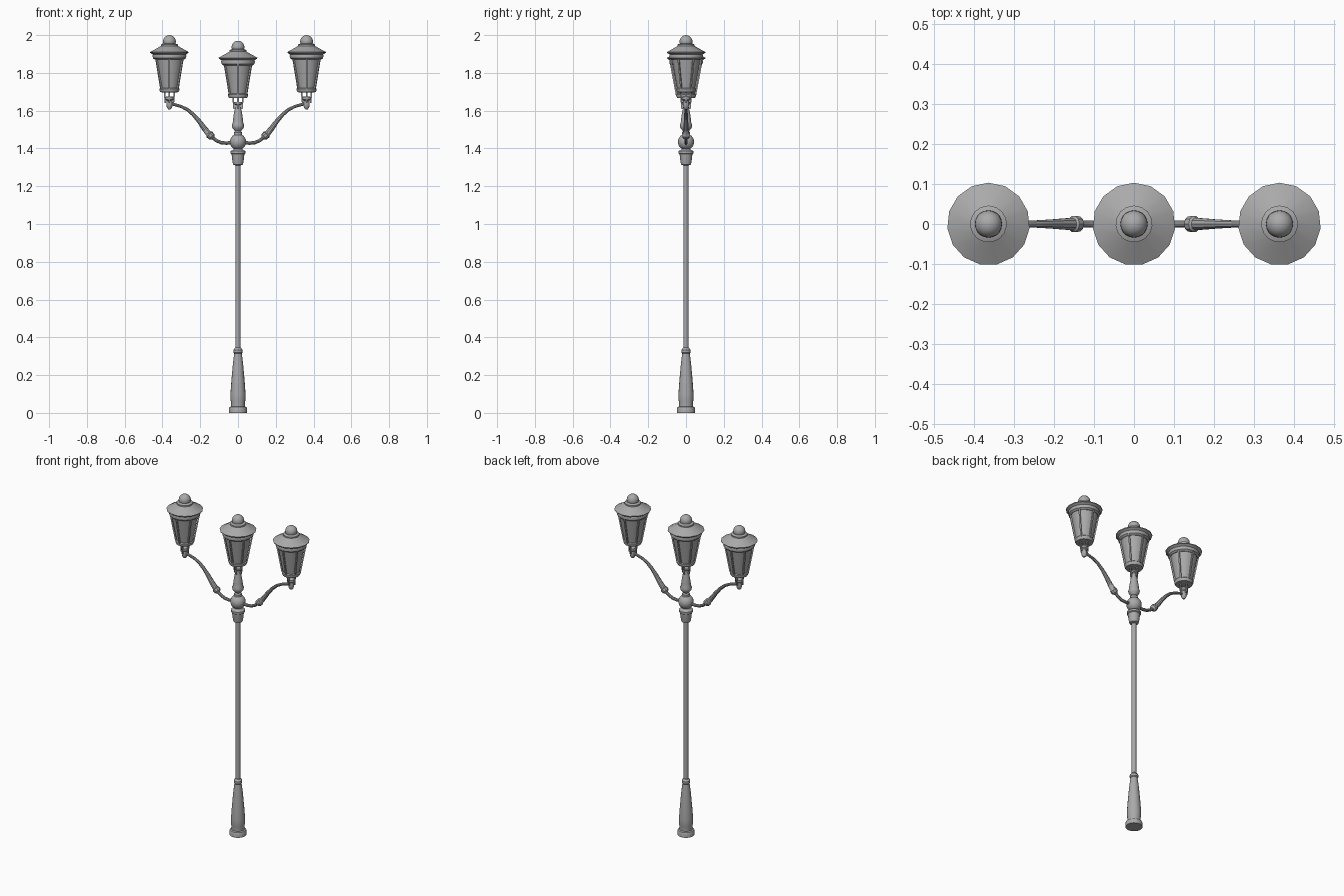
import bpy, bmesh, math
from mathutils import Vector

if "Cube" in bpy.data.objects:
    bpy.data.objects.remove(bpy.data.objects["Cube"], do_unlink=True)

iron = bpy.data.materials.new("grey iron")
iron.use_nodes = True
GREY = (0.4, 0.4, 0.4, 1)
iron.diffuse_color = GREY
iron.node_tree.nodes["Principled BSDF"].inputs["Base Color"].default_value = GREY


def finish(name, bm):
    """Turn a bmesh into a shaded, painted object."""
    bmesh.ops.recalc_face_normals(bm, faces=bm.faces)
    mesh = bpy.data.meshes.new(name)
    bm.to_mesh(mesh)
    bm.free()
    mesh.materials.append(iron)
    obj = bpy.data.objects.new(name, mesh)
    bpy.context.collection.objects.link(obj)
    bpy.ops.object.select_all(action='DESELECT')
    obj.select_set(True)
    bpy.context.view_layer.objects.active = obj
    bpy.ops.object.shade_smooth_by_angle(angle=math.radians(35))
    return obj


def skin(bm, rings):
    """Bridge a list of vertex rings and cap both ends."""
    n = len(rings[0])
    for a, b in zip(rings, rings[1:]):
        for i in range(n):
            j = (i + 1) % n
            bm.faces.new((a[i], a[j], b[j], b[i]))
    bm.faces.new(rings[0])
    bm.faces.new(rings[-1])


def turned(name, profile, x=0, z=0, sides=16):
    """Lathe a list of (radius, height) points."""
    bm = bmesh.new()
    rings = []
    for r, h in profile:
        angles = [math.pi / 2 + math.tau * i / sides for i in range(sides)]
        rings.append([bm.verts.new((x + r * math.cos(a), r * math.sin(a), z + h))
                      for a in angles])
    skin(bm, rings)
    return finish(name, bm)


def tube(name, path, sides=10):
    """Sweep circles along (x, z, radius) points in the xz plane."""
    bm = bmesh.new()
    pts = [Vector((x, 0, z)) for x, z, r in path]
    rings = []
    for k, p in enumerate(pts):
        t = (pts[min(k + 1, len(pts) - 1)] - pts[max(k - 1, 0)]).normalized()
        side = t.cross(Vector((0, 1, 0)))
        r = path[k][2]
        rings.append([bm.verts.new(p + r * (side * math.cos(a) + Vector((0, math.sin(a), 0))))
                      for a in (math.tau * i / sides for i in range(sides))])
    skin(bm, rings)
    return finish(name, bm)


def ball(name, r, x, z):
    bm = bmesh.new()
    bmesh.ops.create_uvsphere(bm, u_segments=20, v_segments=12, radius=r)
    bmesh.ops.translate(bm, verts=bm.verts, vec=(x, 0, z))
    return finish(name, bm)


def bars(name, count, low, high, half, x, z):
    """Ring of slim square bars running from low to high (radius, height)."""
    bm = bmesh.new()
    for i in range(count):
        a = math.pi / 2 + math.tau * i / count
        out = Vector((math.cos(a), math.sin(a), 0))
        side = Vector((-out.y, out.x, 0))
        rings = []
        for r, h in (low, high):
            c = out * r + Vector((x, 0, z + h))
            rings.append([bm.verts.new(c + half * (out * u + side * v))
                          for u, v in ((-1, -1), (1, -1), (1, 1), (-1, 1))])
        skin(bm, rings)
    return finish(name, bm)


# Post: foot, tapered base, collar and shaft
turned("foot", [(.048, 0), (.048, .024), (.045, .03), (.037, .034)])
turned("post_base", [(.037, .03), (.037, .055), (.04, .07), (.04, .1), (.035, .17),
                     (.027, .26), (.02, .315), (.024, .32), (.024, .334), (.015, .345)])
turned("shaft", [(.013, .33), (.013, 1.32)])

# Capital, hub ball and upper stem
turned("capital", [(.013, 1.31), (.026, 1.315), (.03, 1.335), (.034, 1.37), (.04, 1.374),
                   (.04, 1.386), (.026, 1.392), (.02, 1.4)])
ball("hub_ball", .043, 0, 1.435)
turned("upper_stem", [(.022, 1.465), (.022, 1.485), (.016, 1.492), (.03, 1.508),
                      (.033, 1.522), (.028, 1.535), (.027, 1.55), (.021, 1.59),
                      (.014, 1.622), (.014, 1.63), (.022, 1.635), (.022, 1.645)])


def lantern(label, x, z):
    """Lantern whose finial top sits at height z + 0.38."""
    bars(label + "_cradle", 4, (.021, .02), (.028, .1), .004, x, z)
    turned(label + "_bottom_rim", [(.03, .076), (.048, .078), (.053, .088),
                                   (.053, .096), (.047, .102)], x, z, 15)
    turned(label + "_glass", [(.046, .09), (.079, .27)], x, z, 15)
    bars(label + "_bars", 6, (.05, .092), (.083, .268), .004, x, z)
    turned(label + "_top_rim", [(.078, .25), (.088, .258), (.09, .27), (.088, .277),
                                (.102, .286), (.103, .29), (.046, .322), (.046, .33),
                                (.03, .337)], x, z, 15)
    ball(label + "_finial", .034, x, z + .346)


lantern("centre_lantern", 0, 1.59)

# Thin scroll, flared sleeve and slim end of each arm
inner = [(.03, 1.432, .009), (.06, 1.428, .009), (.09, 1.431, .009),
         (.115, 1.442, .009), (.14, 1.462, .009), (.16, 1.484, .009)]
outer = [(.132, 1.455, .01), (.139, 1.462, .02), (.151, 1.474, .021), (.155, 1.478, .016),
         (.175, 1.502, .0145), (.205, 1.543, .012), (.235, 1.578, .01), (.265, 1.604, .009),
         (.3, 1.622, .008), (.335, 1.632, .008), (.363, 1.638, .008)]
for label, s in (("left", 1), ("right", -1)):
    tube(label + "_arm_scroll", [(s * x, z, r) for x, z, r in inner])
    tube(label + "_arm_sleeve", [(s * x, z, r) for x, z, r in outer])
    turned(label + "_arm_socket", [(.006, 1.607), (.013, 1.615), (.017, 1.632),
                                   (.015, 1.652), (.022, 1.658), (.022, 1.672),
                                   (.016, 1.676)], s * .363)
    lantern(label + "_lantern", s * .363, 1.62)
